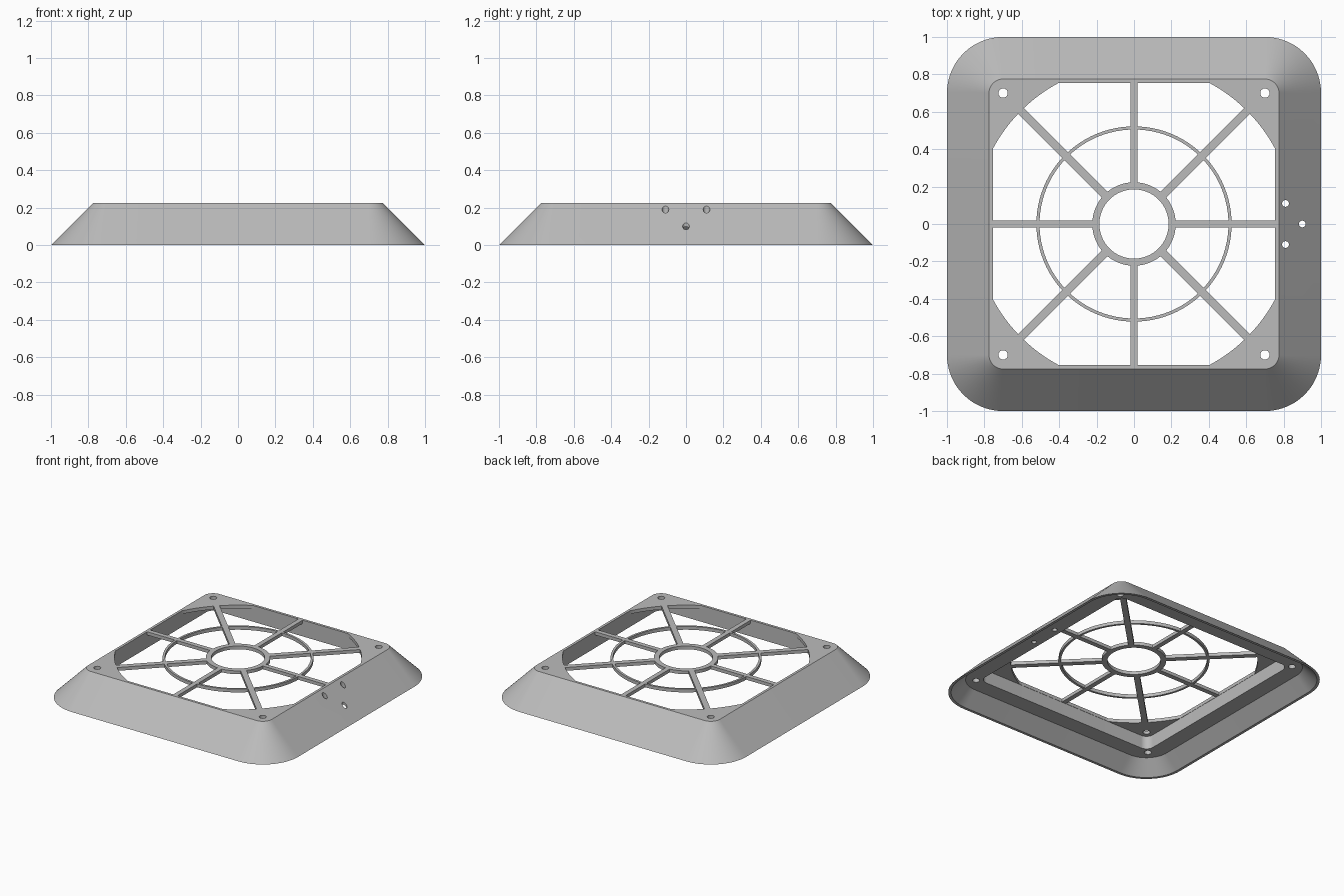
import bpy, bmesh, math
from mathutils import Matrix

cube = bpy.data.objects.get("Cube")
if cube:
    bpy.data.objects.remove(cube, do_unlink=True)

TOP, PLATE, STEP = 0.225, 0.2, 0.1     # heights: top face, grille underside, inner ledge
OPEN, OPEN_R = 0.755, 0.855            # opening: half width and circle radius
CORNER = 0.7                           # centre of every rounded corner

grey = bpy.data.materials.new("light_grey")
grey.use_nodes = True
colour = (0.5, 0.5, 0.5, 1)
grey.diffuse_color = colour
grey.node_tree.nodes["Principled BSDF"].inputs["Base Color"].default_value = colour


def make_object(name, bm):
    bmesh.ops.recalc_face_normals(bm, faces=bm.faces)
    mesh = bpy.data.meshes.new(name)
    bm.to_mesh(mesh)
    bm.free()
    obj = bpy.data.objects.new(name, mesh)
    bpy.context.collection.objects.link(obj)
    mesh.materials.append(grey)
    return obj


def smooth(obj):
    bpy.ops.object.select_all(action='DESELECT')
    obj.select_set(True)
    bpy.context.view_layer.objects.active = obj
    bpy.ops.object.shade_smooth_by_angle(angle=math.radians(30))


def rounded_square(half, steps=20):
    """Outline of a square whose corner arcs are centred on CORNER."""
    r = half - CORNER
    points = []
    for q, (sx, sy) in enumerate([(1, 1), (-1, 1), (-1, -1), (1, -1)]):
        for i in range(steps + 1):
            a = (q + i / steps) * math.pi / 2
            points.append((sx * CORNER + r * math.cos(a), sy * CORNER + r * math.sin(a)))
    return points


def circle(radius, x=0, y=0, count=32):
    return [(x + radius * math.cos(2 * math.pi * i / count),
             y + radius * math.sin(2 * math.pi * i / count)) for i in range(count)]


def loft(bm, loops, closed=False):
    """Bridge (outline, z) loops; cap both ends unless closed on itself."""
    rings = [[bm.verts.new((x, y, z)) for x, y in pts] for pts, z in loops]
    pairs = list(zip(rings, rings[1:]))
    if closed:
        pairs.append((rings[-1], rings[0]))
    else:
        bm.faces.new(rings[0])
        bm.faces.new(rings[-1])
    for a, b in pairs:
        for i in range(len(a)):
            j = (i + 1) % len(a)
            bm.faces.new((a[i], a[j], b[j], b[i]))


# Sloped hollow cover: outside skirt, top plate, recess, ledge and thin rim
bm = bmesh.new()
profile = [(0.757, PLATE), (0.757, STEP), (0.88, STEP), (0.98, 0), (1, 0), (0.775, TOP)]
loft(bm, [(rounded_square(h), z) for h, z in profile])
cover = make_object("cover", bm)

# Cutter for the grille opening and all holes
bm = bmesh.new()
opening = [(max(-OPEN, min(OPEN, x)), max(-OPEN, min(OPEN, y)))
           for x, y in circle(OPEN_R, count=180)]
loft(bm, [(opening, 0.15), (opening, 0.3)])
for sx in (-1, 1):
    for sy in (-1, 1):
        screw = circle(0.025, sx * CORNER, sy * CORNER)
        loft(bm, [(screw, 0.15), (screw, 0.3)])
        blind = circle(0.025, sx * 0.776, sy * 0.776)
        loft(bm, [(blind, 0.05), (blind, 0.15)])
for x, y in [(0.81, 0.11), (0.81, -0.11), (0.9, 0)]:
    hole = circle(0.018, x, y, 24)
    loft(bm, [(hole, 0.04), (hole, 0.3)])
cutter = make_object("hole_cutter", bm)
cutter.hide_render = True

cut = cover.modifiers.new("holes", 'BOOLEAN')
cut.operation = 'DIFFERENCE'
cut.solver = 'EXACT'
cut.object = cutter
bpy.context.view_layer.objects.active = cover
bpy.ops.object.modifier_apply(modifier=cut.name)
bpy.data.objects.remove(cutter, do_unlink=True)
smooth(cover)

# Hub ring and middle ring of the grille
for name, inner, outer in [("hub_ring", 0.185, 0.223), ("middle_ring", 0.505, 0.522)]:
    bm = bmesh.new()
    loft(bm, [(circle(r, count=96), z) for r, z in
              [(inner, PLATE), (outer, PLATE), (outer, TOP), (inner, TOP)]], closed=True)
    smooth(make_object(name, bm))

# Eight spokes; diagonal ones reach the corner plates
for i in range(8):
    start, end = 0.215, (OPEN_R if i % 2 else OPEN) + 0.001
    w = 0.021 if i % 2 else 0.018
    bar = [(start, -w), (end, -w), (end, w), (start, w)]
    bm = bmesh.new()
    loft(bm, [(bar, PLATE), (bar, TOP)])
    bm.transform(Matrix.Rotation(i * math.pi / 4, 4, 'Z'))
    make_object(f"spoke_{i + 1}", bm)
